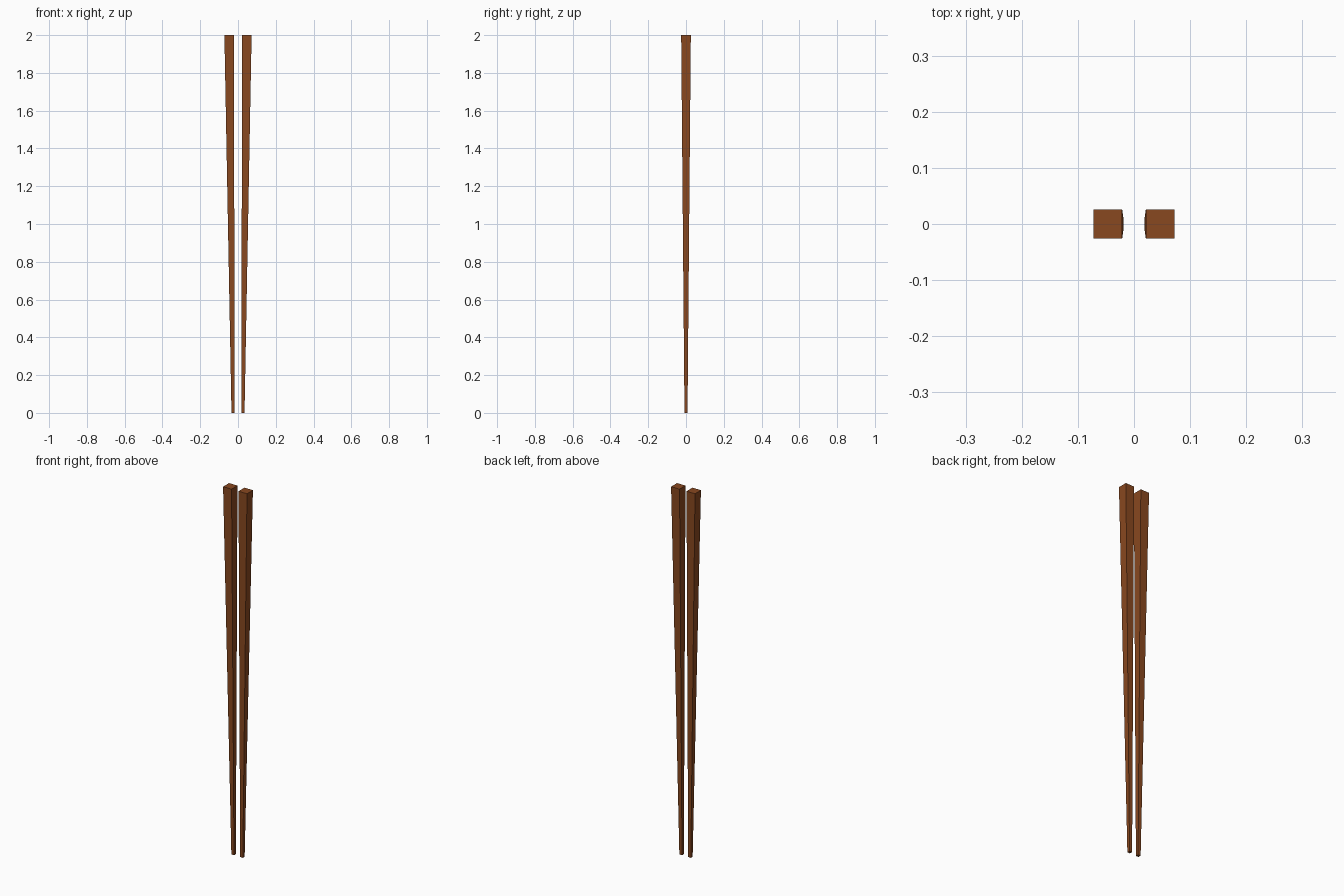
import bpy, bmesh

if "Cube" in bpy.data.objects:
    bpy.data.objects.remove(bpy.data.objects["Cube"])

# Wood material
wood = bpy.data.materials.new("brown_wood")
wood.diffuse_color = (0.25, 0.065, 0.014, 1)
wood.use_nodes = True
wood.node_tree.nodes["Principled BSDF"].inputs["Base Color"].default_value = wood.diffuse_color


def tapered_stick(name, side):
    """Square stick tapering from a wide top to a narrow tip, leaning outward."""
    bm = bmesh.new()
    bmesh.ops.create_cube(bm, size=1)
    for v in bm.verts:
        top = v.co.z > 0
        width, centre, z = (0.051, 0.0465, 2.0) if top else (0.016, 0.0265, 0.0)
        v.co = (side * centre + v.co.x * width, v.co.y * width, z)
    mesh = bpy.data.meshes.new(name)
    bm.to_mesh(mesh)
    bm.free()
    mesh.materials.append(wood)
    obj = bpy.data.objects.new(name, mesh)
    bpy.context.collection.objects.link(obj)


# Pair of chopsticks
tapered_stick("left_chopstick", -1)
tapered_stick("right_chopstick", 1)
